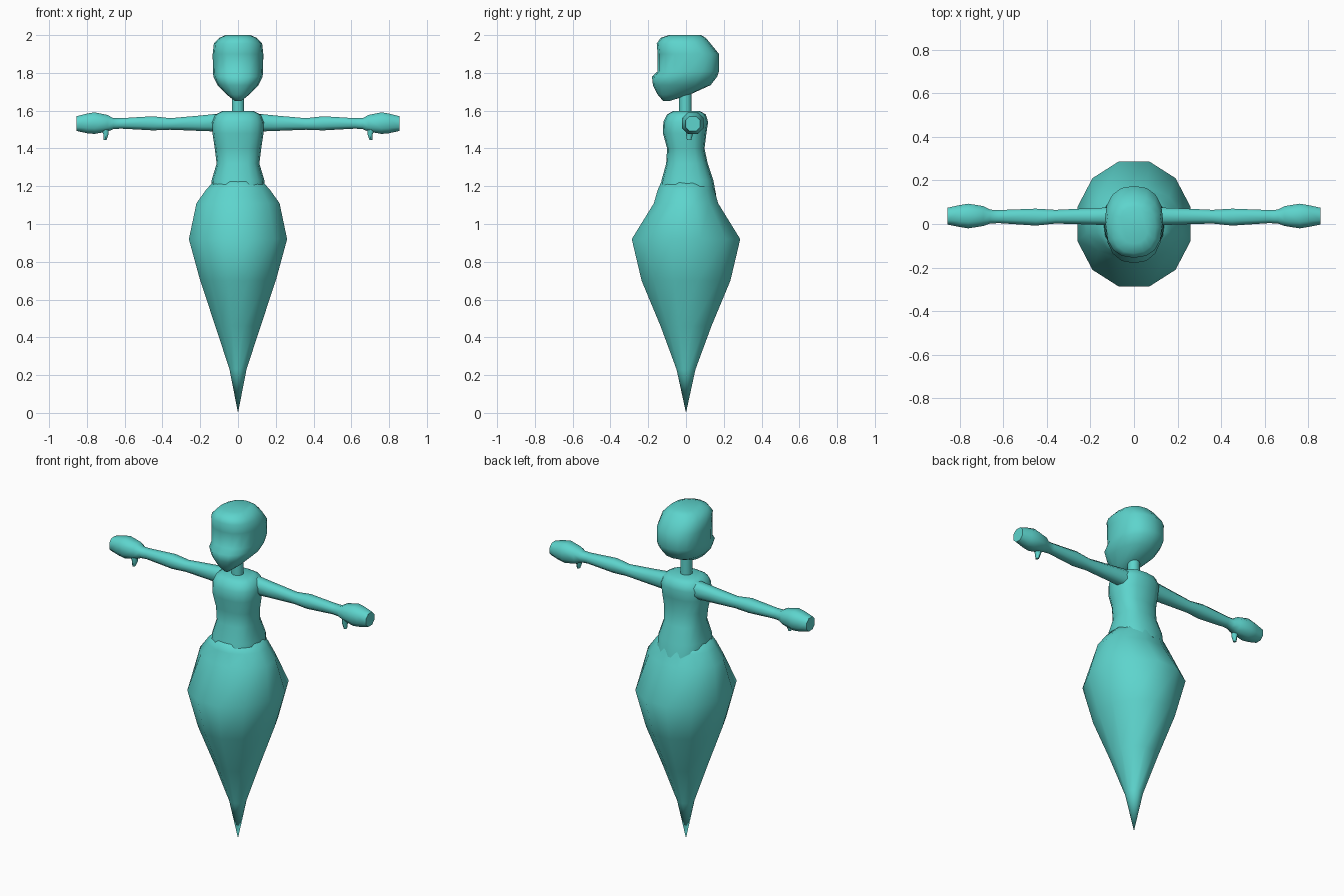
import bpy, bmesh, math

if "Cube" in bpy.data.objects:
    bpy.data.objects.remove(bpy.data.objects["Cube"], do_unlink=True)

teal = bpy.data.materials.new("teal")
teal.use_nodes = True
teal.diffuse_color = (0.11, 0.66, 0.61, 1)
teal.node_tree.nodes["Principled BSDF"].inputs["Base Color"].default_value = teal.diffuse_color


def squash(v, power):
    return math.copysign(abs(v) ** power, v)


def loft(name, rings, sides, power=1.0, axis="z", offset=0.5, mirror=1):
    """Skin rings of (position, low u, high u, low v, high v) along an axis and cap both ends."""
    bm = bmesh.new()
    loops = []
    for t, u0, u1, v0, v1 in rings:
        loop = []
        for i in range(sides):
            a = 2 * math.pi * (i + offset) / sides
            u = (u0 + u1) / 2 + (u1 - u0) / 2 * squash(math.cos(a), power)
            v = (v0 + v1) / 2 + (v1 - v0) / 2 * squash(math.sin(a), power)
            loop.append(bm.verts.new((u, v, t) if axis == "z" else (t * mirror, u, v)))
        loops.append(loop)
    for a, b in zip(loops, loops[1:]):
        for i in range(sides):
            j = (i + 1) % sides
            bm.faces.new((a[i], a[j], b[j], b[i]))
    bm.faces.new(loops[0])
    bm.faces.new(loops[-1])
    bmesh.ops.remove_doubles(bm, verts=bm.verts, dist=0.0005)
    bmesh.ops.recalc_face_normals(bm, faces=bm.faces)
    mesh = bpy.data.meshes.new(name)
    bm.to_mesh(mesh)
    bm.free()
    mesh.materials.append(teal)
    obj = bpy.data.objects.new(name, mesh)
    bpy.context.collection.objects.link(obj)
    bpy.ops.object.select_all(action="DESELECT")
    obj.select_set(True)
    bpy.context.view_layer.objects.active = obj
    bpy.ops.object.shade_smooth_by_angle(angle=math.radians(65))
    return obj


def upright(rows):
    """Expand (z, half width, front, back) into loft rings."""
    return [(z, -w, w, front, back) for z, w, front, back in rows]


# Skirt tapering to a point; flats face front and sides
widen = 1 / math.cos(math.pi / 12)
skirt = [(0, 0, 0), (0.23, 0.045, 0.05), (0.46, 0.12, 0.135), (0.7, 0.2, 0.235),
         (0.92, 0.26, 0.287), (1.11, 0.22, 0.17), (1.18, 0.17, 0.15), (1.225, 0.13, 0.13)]
loft("skirt", upright([(z, w * widen, -d * widen, d * widen) for z, w, d in skirt]), 12)

# Torso with narrow waist and rounded shoulders
loft("torso", upright([
    (1.15, 0.14, -0.14, 0.16), (1.23, 0.14, -0.13, 0.145), (1.32, 0.113, -0.105, 0.115),
    (1.4, 0.123, -0.1, 0.098), (1.48, 0.135, -0.122, 0.108), (1.54, 0.137, -0.12, 0.117),
    (1.58, 0.12, -0.1, 0.105), (1.597, 0.085, -0.07, 0.075)]), 16, power=0.8, offset=0)

loft("neck", upright([(1.57, 0.034, -0.037, 0.03), (1.76, 0.034, -0.037, 0.03)]), 12)

# Head with a pointed jutting chin and jaw rising to the back
loft("head", upright([
    (1.65, 0.015, -0.12, -0.09), (1.685, 0.06, -0.15, 0.02), (1.735, 0.108, -0.175, 0.13),
    (1.78, 0.13, -0.18, 0.165), (1.808, 0.133, -0.15, 0.175), (1.9, 0.134, -0.15, 0.175),
    (1.955, 0.128, -0.155, 0.13), (1.985, 0.1, -0.135, 0.105), (2.0, 0.065, -0.09, 0.08)]),
    16, power=0.85, offset=0)

# Arms with mitten hands and small downward thumbs
arm = [(0.08, -0.01, 0.08, 1.485, 1.59), (0.2, -0.005, 0.075, 1.49, 1.577),
       (0.36, 0, 0.067, 1.497, 1.562), (0.45, -0.01, 0.073, 1.493, 1.573),
       (0.62, 0.002, 0.066, 1.503, 1.562), (0.66, 0, 0.068, 1.5, 1.562),
       (0.69, -0.012, 0.085, 1.486, 1.58), (0.76, -0.024, 0.097, 1.473, 1.595),
       (0.8, -0.017, 0.09, 1.477, 1.588), (0.855, -0.005, 0.077, 1.49, 1.573)]
for side, sign in (("left", 1), ("right", -1)):
    loft(side + "_arm", arm, 8, power=0.85, axis="x", mirror=sign)
    thumb = [(1.445, 0.695, 0.712, 0.005, 0.028), (1.475, 0.683, 0.715, 0, 0.036),
             (1.51, 0.68, 0.73, 0, 0.04)]
    loft(side + "_thumb", [(z, *sorted((a * sign, b * sign)), c, d)
                           for z, a, b, c, d in thumb], 6)
